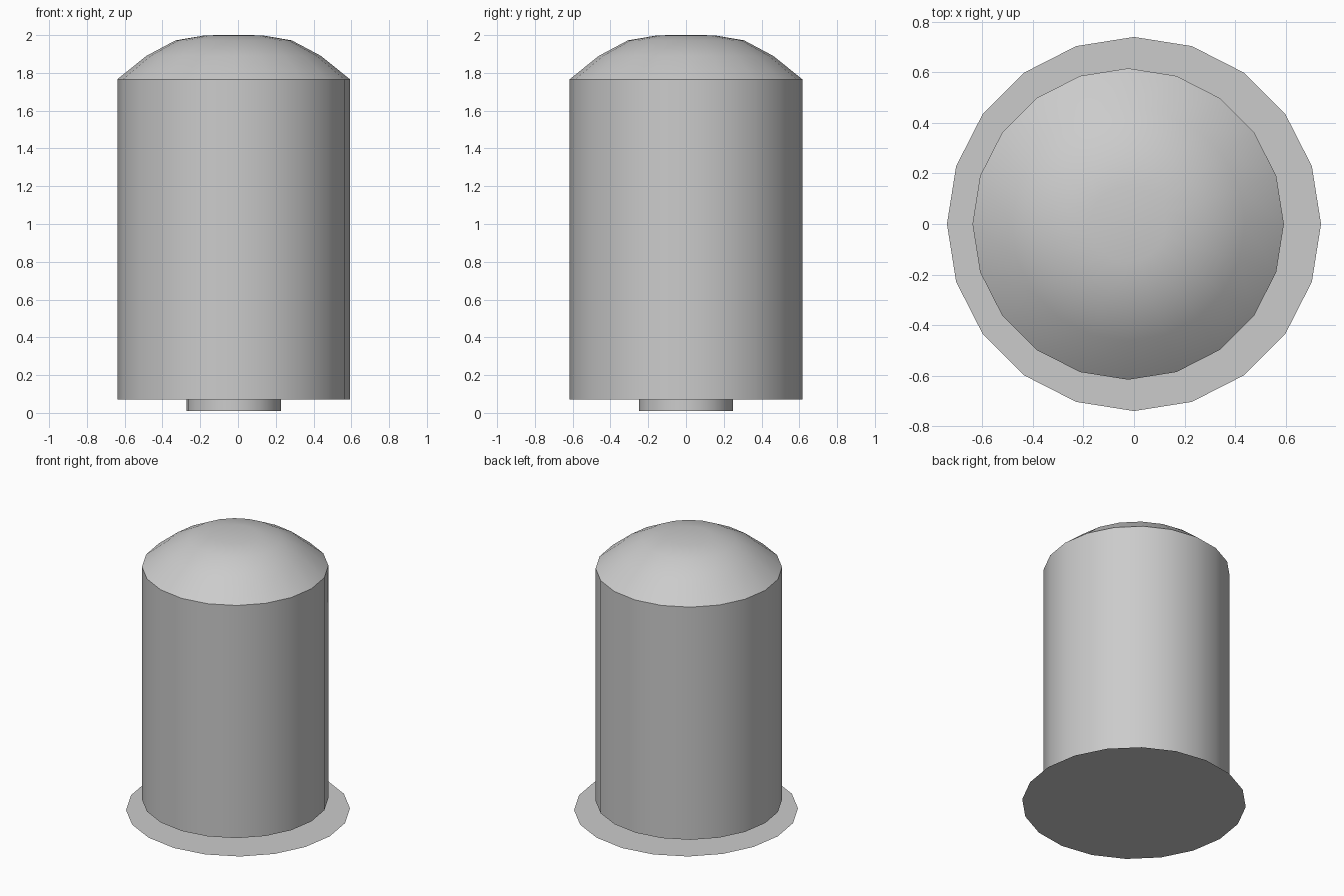
import bpy, bmesh, math

if "Cube" in bpy.data.objects:
    bpy.data.objects.remove(bpy.data.objects["Cube"])

SIDES = 20


def lathe(name, profile, cx=0.0):
    """Revolve (radius, z) points around a vertical axis at x = cx."""
    bm = bmesh.new()
    rings = []
    for r, z in profile:
        if r == 0:
            rings.append([bm.verts.new((cx, 0, z))] * SIDES)
        else:
            rings.append([bm.verts.new((cx + r * math.cos(math.tau * i / SIDES),
                                        r * math.sin(math.tau * i / SIDES), z))
                          for i in range(SIDES)])
    for low, high in zip(rings, rings[1:]):
        for i in range(SIDES):
            j = (i + 1) % SIDES
            quad = (low[i], low[j], high[j], high[i])
            bm.faces.new(list(dict.fromkeys(quad)))
    mesh = bpy.data.meshes.new(name)
    bm.to_mesh(mesh)
    bm.free()
    obj = bpy.data.objects.new(name, mesh)
    bpy.context.collection.objects.link(obj)
    bpy.ops.object.select_all(action='DESELECT')
    obj.select_set(True)
    bpy.context.view_layer.objects.active = obj
    bpy.ops.object.shade_smooth_by_angle(angle=math.radians(35))
    return obj


# Domed body standing on a short narrow neck, slightly left of centre
lathe("domed_body", [(0, 0.01), (0.25, 0.01), (0.25, 0.07), (0.616, 0.07),
                     (0.616, 1.766), (0.462, 1.89), (0.308, 1.972),
                     (0.15, 1.999), (0, 2.0)], cx=-0.023)

# Paper-thin ground disc, seen from above and below
bpy.ops.mesh.primitive_circle_add(vertices=SIDES, radius=0.74,
                                  fill_type='NGON', location=(0, 0, 0))
bpy.context.object.name = "ground_disc"
